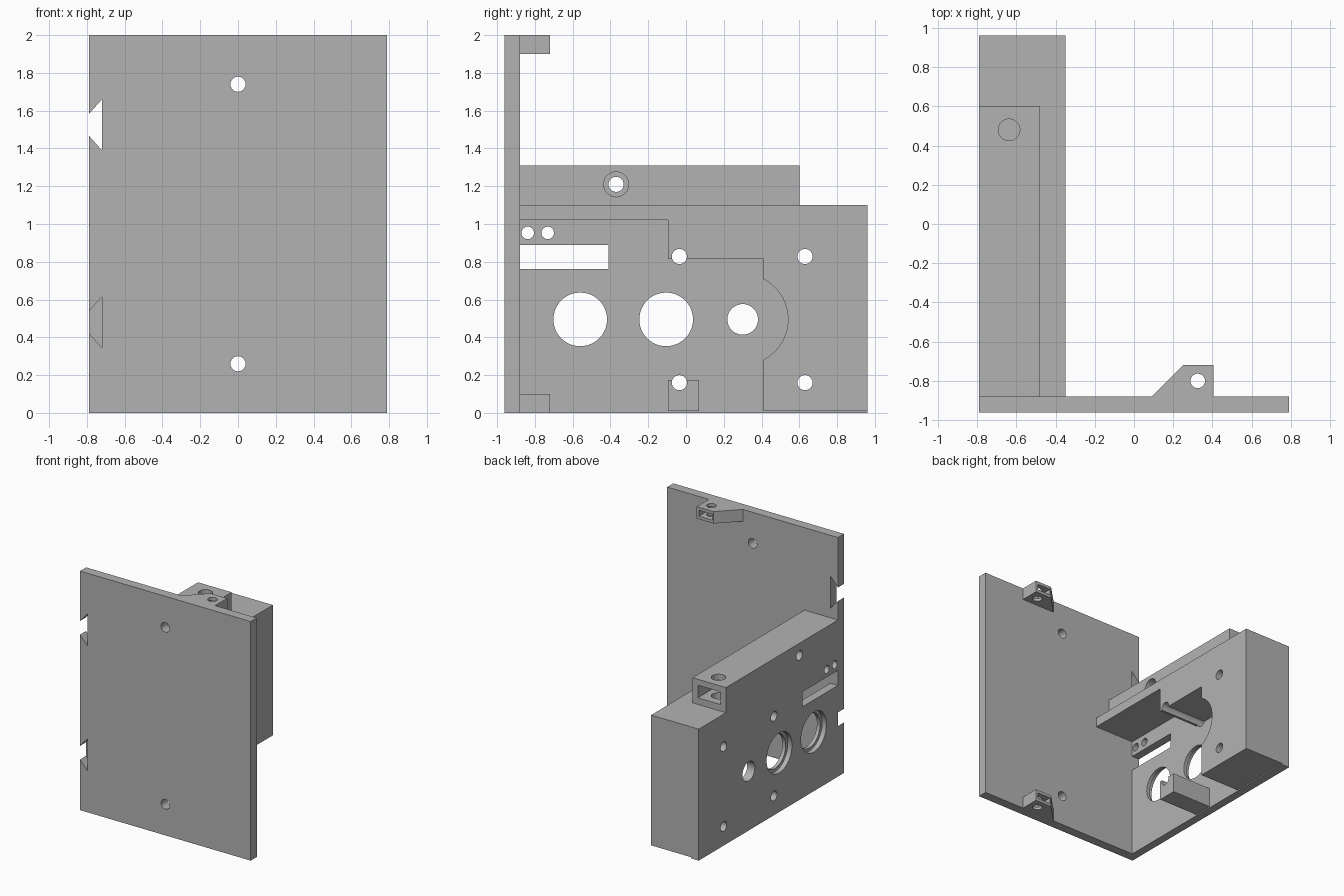
import bpy
import bmesh
import math
from mathutils import Vector

cube = bpy.data.objects.get("Cube")
if cube:
    bpy.data.objects.remove(cube, do_unlink=True)

grey = bpy.data.materials.new("plain grey")
grey.use_nodes = True
colour = (0.45, 0.45, 0.45, 1)
grey.diffuse_color = colour
grey.node_tree.nodes["Principled BSDF"].inputs["Base Color"].default_value = colour


def prism(name, axis, profile, lo, hi):
    """Extrude a closed 2D profile along an axis; profile uses the other two axes in order."""
    def place(p, d):
        c = list(p)
        c.insert("xyz".index(axis), d)
        return Vector(c)
    bm = bmesh.new()
    face = bm.faces.new([bm.verts.new(place(p, lo)) for p in profile])
    ext = bmesh.ops.extrude_face_region(bm, geom=[face])["geom"]
    verts = [v for v in ext if isinstance(v, bmesh.types.BMVert)]
    bmesh.ops.translate(bm, verts=verts, vec=place((0, 0), hi - lo))
    bmesh.ops.recalc_face_normals(bm, faces=bm.faces)
    mesh = bpy.data.meshes.new(name)
    bm.to_mesh(mesh)
    bm.free()
    mesh.materials.append(grey)
    obj = bpy.data.objects.new(name, mesh)
    bpy.context.collection.objects.link(obj)
    return obj


def box(name, x, y, z):
    return prism(name, "z", [(x[0], y[0]), (x[1], y[0]), (x[1], y[1]), (x[0], y[1])], *z)


def arc(centre, radius, start=0.0, end=2 * math.pi, steps=48):
    return [(centre[0] + radius * math.cos(start + (end - start) * i / steps),
             centre[1] + radius * math.sin(start + (end - start) * i / steps))
            for i in range(steps)]


def rod(axis, centre, radius, lo, hi):
    return prism("hole_cutter", axis, arc(centre, radius), lo, hi)


def combine(target, other, operation):
    """Apply a boolean and discard the helper."""
    mod = target.modifiers.new("boolean", "BOOLEAN")
    mod.operation = operation
    mod.solver = "EXACT"
    mod.object = other
    bpy.ops.object.select_all(action="DESELECT")
    bpy.context.view_layer.objects.active = target
    target.select_set(True)
    bpy.ops.object.modifier_apply(modifier=mod.name)
    bpy.data.objects.remove(other, do_unlink=True)


def add(target, other):
    combine(target, other, "UNION")


def cut(target, other):
    combine(target, other, "DIFFERENCE")


LEFT, INNER, RIGHT = -0.79, -0.72, -0.35   # housing depth along x
PLATE_BACK = -0.88

# Mounting plate with dovetail notches and screw holes
plate = box("mounting_plate", (LEFT, 0.79), (-0.96, PLATE_BACK), (0, 2))
for z in (0.48, 1.525):
    notch = [(LEFT - 0.02, z - 0.035), (INNER, z - 0.135), (INNER, z + 0.135), (LEFT - 0.02, z + 0.035)]
    cut(plate, prism("notch_cutter", "y", notch, -1.1, -0.8))
for z in (0.26, 1.74):
    cut(plate, rod("y", (0, z), 0.04, -1.1, -0.8))

# Wedge tabs with a nut pocket and a vertical screw hole
for low in (0, 1.9):
    wedge = [(0.09, PLATE_BACK), (0.25, -0.72), (0.405, -0.72), (0.405, PLATE_BACK)]
    add(plate, prism("tab", "z", wedge, low, low + 0.1))
    cut(plate, box("nut_cutter", (0.26, 0.385), (-0.86, -0.6), (low + 0.025, low + 0.075)))
    cut(plate, rod("z", (0.325, -0.8), 0.037, low - 0.1, low + 0.2))

# Gear housing, hollowed from the inner side
housing = box("gear_housing", (LEFT, RIGHT), (PLATE_BACK, 0.96), (0, 1.1))
gear = (0.3, 0.495)
angle = math.acos(0.11 / 0.24)
pocket = [(-1, -0.2), (0.41, -0.2)] + arc(gear, 0.24, -angle, angle, 32)
pocket += [(0.41, 0.708), (0.41, 0.815), (-0.095, 0.815), (-0.095, 1.02), (-1, 1.02)]
cut(housing, prism("pocket_cutter", "x", pocket, INNER, 0))
cut(housing, box("base_cutter", (INNER, 0), (0.2, 1.2), (-0.2, 0.01)))

# Screw post inside the housing and rail on top
add(housing, box("post", (INNER - 0.03, RIGHT), (-0.095, 0.07), (0.01, 0.175)))
add(housing, box("rail", (LEFT, -0.48), (PLATE_BACK, 0.6), (1.05, 1.31)))

# Bearing seats, shaft hole, screw holes and slot through the housing
for y in (-0.56, -0.105):
    cut(housing, rod("x", (y, 0.495), 0.142, -1, -0.6))
    cut(housing, rod("x", (y, 0.495), 0.168, -1, LEFT + 0.04))
cut(housing, rod("x", gear, 0.081, -1, -0.6))
for y in (-0.035, 0.63):
    for z in (0.16, 0.828):
        cut(housing, rod("x", (y, z), 0.04, -1, 0))
for y in (-0.838, -0.732):
    cut(housing, rod("x", (y, 0.953), 0.033, -1, -0.6))
cut(housing, box("slot_cutter", (-1, -0.6), (PLATE_BACK - 0.1, -0.41), (0.763, 0.888)))

# Rail details: cross hole with counterbore, nut pocket and blind screw hole
cut(housing, rod("x", (-0.37, 1.21), 0.04, -1, 0))
cut(housing, rod("x", (-0.37, 1.21), 0.066, -0.56, 0))
cut(housing, box("nut_cutter", (-0.74, -0.53), (0.37, 0.8), (1.155, 1.26)))
cut(housing, rod("z", (-0.637, 0.48), 0.055, 1.08, 1.5))

# Smooth the bores, keep the edges sharp
for obj in (plate, housing):
    bpy.ops.object.select_all(action="DESELECT")
    bpy.context.view_layer.objects.active = obj
    obj.select_set(True)
    bpy.ops.object.shade_smooth_by_angle(angle=math.radians(30))
